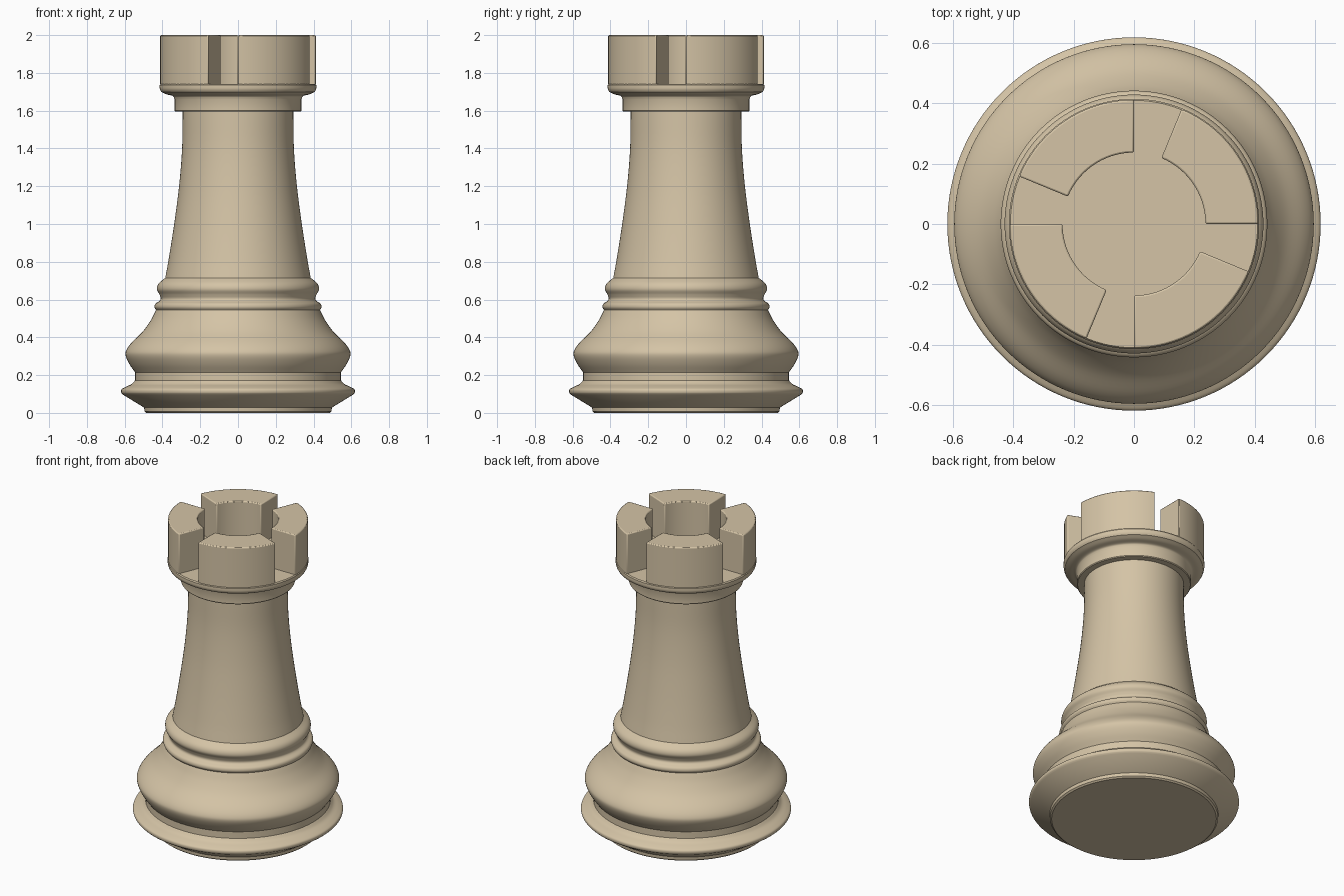
import bpy, bmesh, math
from mathutils import Vector

if "Cube" in bpy.data.objects:
    bpy.data.objects.remove(bpy.data.objects["Cube"])

SEG = 128


def smooth_path(pts, n=5):
    """Catmull-Rom curve through a run of (radius, height) points."""
    p = [Vector(q) for q in pts]
    if len(p) < 3:
        return p
    p = [2 * p[0] - p[1]] + p + [2 * p[-1] - p[-2]]
    out = []
    for i in range(1, len(p) - 2):
        a, b, c, d = p[i - 1:i + 3]
        for k in range(n):
            t = k / n
            out.append(0.5 * (2 * b + (c - a) * t + (2 * a - 5 * b + 4 * c - d) * t * t
                              + (3 * b - a - 3 * c + d) * t ** 3))
    return out + [p[-2]]


def finish(name, bm, angle):
    bmesh.ops.recalc_face_normals(bm, faces=bm.faces[:])
    me = bpy.data.meshes.new(name)
    bm.to_mesh(me)
    bm.free()
    ob = bpy.data.objects.new(name, me)
    bpy.context.collection.objects.link(ob)
    mat = bpy.data.materials.get("wood") or bpy.data.materials.new("wood")
    mat.diffuse_color = (0.66, 0.55, 0.38, 1)
    mat.use_nodes = True
    mat.node_tree.nodes["Principled BSDF"].inputs["Base Color"].default_value = mat.diffuse_color
    me.materials.append(mat)
    bpy.ops.object.select_all(action='DESELECT')
    ob.select_set(True)
    bpy.context.view_layer.objects.active = ob
    bpy.ops.object.shade_smooth_by_angle(angle=math.radians(angle))
    return ob


def lathe(name, runs):
    """Closed turned part; each run is smooth, corners stay between runs."""
    prof = []
    for r in runs:
        for q in smooth_path(r):
            if not prof or (q - prof[-1]).length > 1e-5:
                prof.append(q)
    bm = bmesh.new()
    rings = [[bm.verts.new((r * math.cos(2 * math.pi * i / SEG),
                            r * math.sin(2 * math.pi * i / SEG), z))
              for i in range(SEG)] for r, z in prof]
    for a, b in zip(rings, rings[1:]):
        for i in range(SEG):
            j = (i + 1) % SEG
            bm.faces.new((a[i], a[j], b[j], b[i]))
    bm.faces.new(rings[0])
    bm.faces.new(rings[-1])
    return finish(name, bm, 32)


# Foot with its rim, and the rounded bulge rising to the lower bead
lathe("base", [
    [(0.485, 0), (0.495, 0.008)],
    [(0.495, 0.008), (0.497, 0.028)],
    [(0.497, 0.028), (0.61, 0.097)],
    [(0.61, 0.097), (0.618, 0.108), (0.616, 0.125), (0.595, 0.138), (0.565, 0.152), (0.545, 0.172)],
    [(0.545, 0.172), (0.545, 0.215)],
    [(0.545, 0.215), (0.575, 0.258), (0.594, 0.3), (0.592, 0.33), (0.565, 0.37),
     (0.505, 0.43), (0.462, 0.49), (0.434, 0.545)],
])

# Two beads, then the tapering shaft
lathe("shaft", [
    [(0.434, 0.545), (0.442, 0.56), (0.437, 0.578), (0.415, 0.593), (0.409, 0.607),
     (0.416, 0.628)],
    [(0.416, 0.628), (0.429, 0.655), (0.42, 0.685), (0.385, 0.715)],
    [(0.385, 0.715), (0.366, 0.82), (0.338, 1.0), (0.312, 1.2), (0.296, 1.4),
     (0.293, 1.6)],
])

# Collar and flared platform below the battlements
lathe("collar", [
    [(0.28, 1.595), (0.332, 1.595)],
    [(0.332, 1.595), (0.336, 1.6)],
    [(0.336, 1.6), (0.336, 1.662)],
    [(0.336, 1.662), (0.345, 1.678), (0.38, 1.687), (0.407, 1.7)],
    [(0.407, 1.7), (0.414, 1.715), (0.415, 1.735)],
    [(0.415, 1.735), (0.41, 1.742)],
])


def battlement(name, start, r0=0.237, r1=0.412, z0=1.735, z1=2.0, n=18):
    span = math.radians(67.5)
    angs = [start + span * i / n for i in range(n + 1)]
    outline = [(r1, a) for a in angs] + [(r0, a) for a in reversed(angs)]
    bm = bmesh.new()
    lo, hi = [[bm.verts.new((r * math.cos(a), r * math.sin(a), z)) for r, a in outline]
              for z in (z0, z1)]
    m = len(outline)
    for i in range(m):
        j = (i + 1) % m
        bm.faces.new((lo[i], lo[j], hi[j], hi[i]))
    # top and bottom as strips between outer and inner arcs
    for ring in (lo, hi):
        for i in range(n):
            bm.faces.new((ring[i], ring[i + 1], ring[m - 2 - i], ring[m - 1 - i]))
    ob = finish(name, bm, 30)
    bev = ob.modifiers.new("soft_edges", 'BEVEL')
    bev.width = 0.006
    bev.segments = 2
    bev.limit_method = 'ANGLE'
    bev.angle_limit = math.radians(40)


# Four battlements, each followed by a narrow gap
for k in range(4):
    battlement(f"battlement_{k + 1}", k * math.pi / 2)
